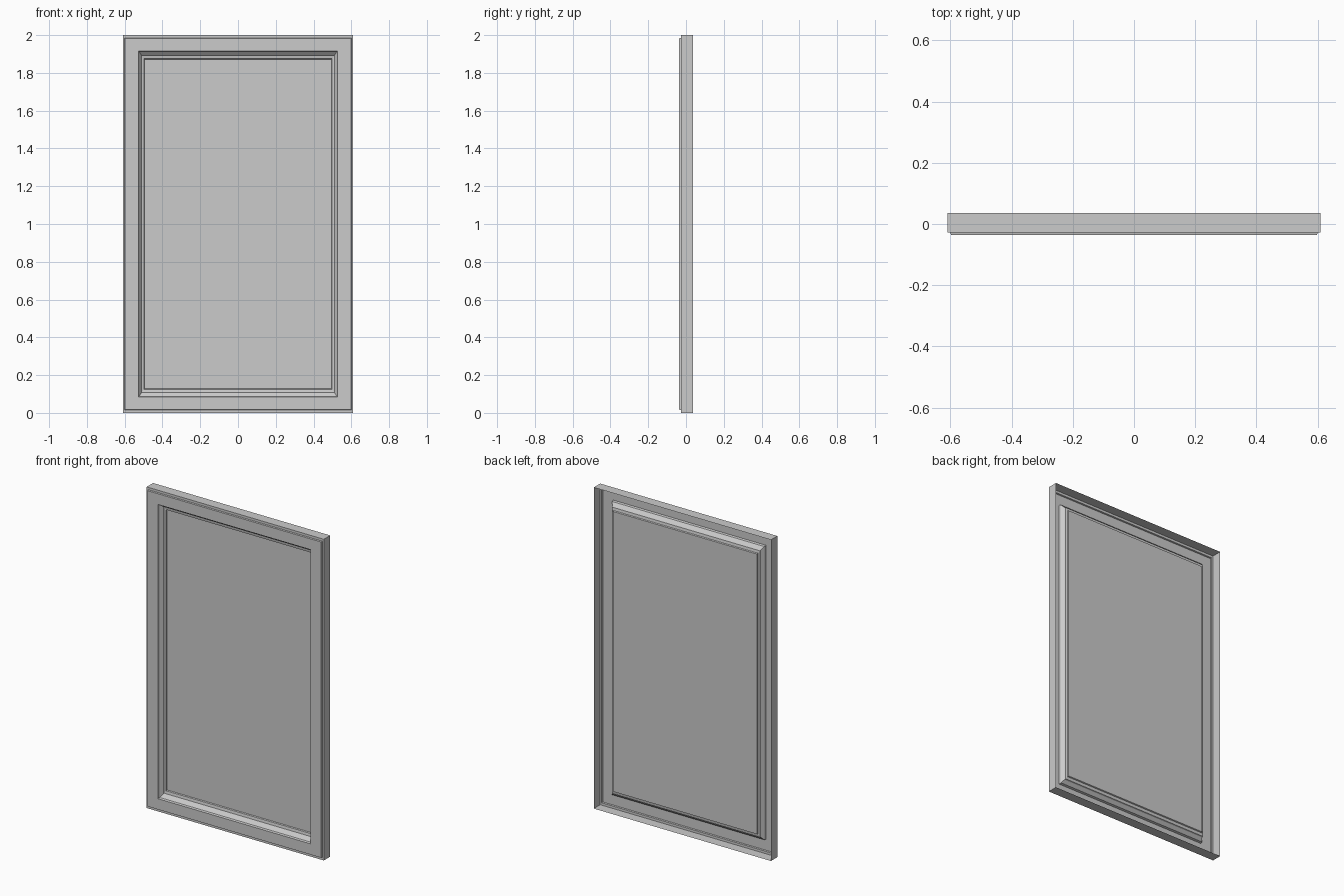
import bpy, bmesh

if "Cube" in bpy.data.objects:
    bpy.data.objects.remove(bpy.data.objects["Cube"])

W, H = 0.61, 1.0      # half width, half height of the outer edge


def rings(name, profile, cap=False):
    """Sheet made of nested rectangles; profile = (side inset, top/bottom inset, y)."""
    bm = bmesh.new()
    loops = []
    for ix, iz, y in profile:
        w, h = W - ix, H - iz
        loops.append([bm.verts.new((sx * w, y, 1.0 + sz * h))
                      for sx, sz in ((-1, -1), (1, -1), (1, 1), (-1, 1))])
    for a, b in zip(loops, loops[1:]):
        for i in range(4):
            j = (i + 1) % 4
            bm.faces.new((a[i], a[j], b[j], b[i]))
    if cap:
        bm.faces.new(loops[-1])
    mesh = bpy.data.meshes.new(name)
    bm.to_mesh(mesh)
    bm.free()
    obj = bpy.data.objects.new(name, mesh)
    bpy.context.collection.objects.link(obj)
    return obj


# Outer frame: open-backed side walls, small front step, flat face
rings("frame", [(0, 0, 0.036), (0, 0, -0.027), (0.010, 0.015, -0.027),
                (0.012, 0.017, -0.036), (0.084, 0.084, -0.036)])

# Moulding sloping back into the opening
rings("moulding", [(0.084, 0.084, -0.036), (0.086, 0.087, -0.022),
                   (0.098, 0.105, -0.006), (0.100, 0.108, 0.002),
                   (0.112, 0.125, 0.005), (0.114, 0.128, 0.012)])

# Recessed flat centre panel
rings("centre_panel", [(0.114, 0.128, 0.012)], cap=True)
